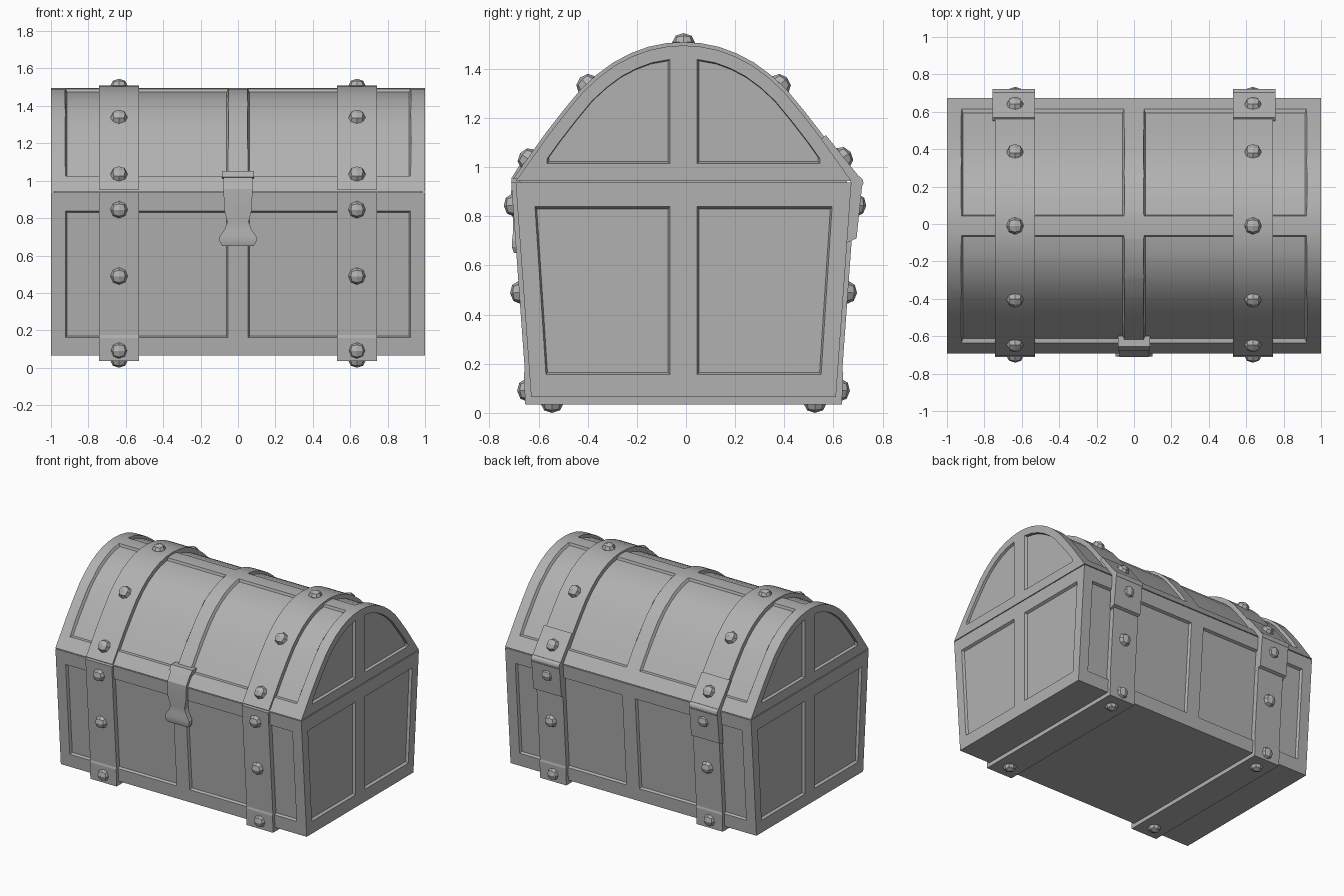
import bpy, bmesh, math
from mathutils import Vector, Matrix

if "Cube" in bpy.data.objects:
    bpy.data.objects.remove(bpy.data.objects["Cube"])

SHIFT = -0.01          # whole profile sits slightly forward
STRAP_X, STRAP_W = 0.636, 0.107
DEEP, LIFT, BEV = .018, .006, .011   # panel recess depth, cutter overlap, sloped rim

# half profile of the lid: (distance from centre, height)
LID = [(0, 1.495), (.07, 1.49), (.14, 1.476), (.21, 1.45), (.28, 1.413), (.345, 1.365),
       (.41, 1.305), (.48, 1.22), (.55, 1.13), (.683, .943)]

grey = bpy.data.materials.new("grey")
grey.diffuse_color = (.44, .44, .44, 1)
grey.use_nodes = True
grey.node_tree.nodes["Principled BSDF"].inputs["Base Color"].default_value = grey.diffuse_color
smooth_obs = []


def offset(pts, t0, t1=None):
    """Push an open half profile outward by t0, blending to t1."""
    t1 = t0 if t1 is None else t1
    out = []
    for i, p in enumerate(pts):
        a, b = Vector(pts[max(i - 1, 0)]), Vector(pts[min(i + 1, len(pts) - 1)])
        d = (b - a).normalized()
        n = Vector((0, 1)) if p[0] == 0 else Vector((-d.y, d.x))
        t = t0 + (t1 - t0) * i / (len(pts) - 1)
        out.append((p[0] + n.x * t, p[1] + n.y * t))
    return out


def height(pts, d):
    for (a, za), (b, zb) in zip(pts, pts[1:]):
        if a <= d <= b:
            return za + (zb - za) * (d - a) / (b - a)
    return pts[-1][1] if d > pts[-1][0] else pts[0][1]


def span(pts, d0, d1):
    """Part of a half profile between two distances."""
    ds = [d0] + [p[0] for p in pts if d0 + .015 < p[0] < d1 - .015] + [d1]
    return [(d, height(pts, d)) for d in ds]


def both(half):
    return [(-d, z) for d, z in reversed(half)] + [p for p in half if p[0] > .001]


def side(z):
    return .62 + .063 * (z - .065) / .87


def prism(bm, pts, x0, x1, s=1, narrow=0, shrink=1):
    """Extrude a y-z outline along x; s flips front and back. The first `narrow`
    points get a shorter x range; shrink scales the outline at x0."""
    e = math.copysign(BEV, x1 - x0)
    c = sum((Vector(p) for p in pts), Vector((0, 0))) / len(pts)
    a, b = [], []
    for i, (y, z) in enumerate(pts):
        d = e if i < narrow else 0
        a.append(bm.verts.new((x0 + d, s * (c.x + (y - c.x) * shrink), c.y + (z - c.y) * shrink)))
        b.append(bm.verts.new((x1 - d, s * y, z)))
    bm.faces.new(a)
    bm.faces.new(b[::-1])
    for i in range(len(a)):
        j = (i + 1) % len(a)
        bm.faces.new((a[i], b[i], b[j], a[j]))


def finish(name, bm, smooth=False):
    bmesh.ops.recalc_face_normals(bm, faces=bm.faces[:])
    me = bpy.data.meshes.new(name)
    bm.to_mesh(me)
    bm.free()
    me.materials.append(grey)
    ob = bpy.data.objects.new(name, me)
    ob.location.y = SHIFT
    bpy.context.collection.objects.link(ob)
    if smooth:
        smooth_obs.append(ob)
    return ob


def carve(ob, cutter):
    m = ob.modifiers.new("panels", 'BOOLEAN')
    m.operation, m.solver, m.object = 'DIFFERENCE', 'EXACT', cutter
    dg = bpy.context.evaluated_depsgraph_get()
    me = bpy.data.meshes.new_from_object(ob.evaluated_get(dg))
    ob.modifiers.clear()
    ob.data = me
    bpy.data.objects.remove(cutter)


# body with recessed panels
bm = bmesh.new()
prism(bm, [(-.62, .065), (.62, .065), (.683, .937), (-.683, .937)], -1, 1)
body = finish("chest_body", bm)
bm = bmesh.new()
for s in (-1, 1):
    for k in (-1, 1):
        z0, z1 = .158 + BEV, .842 - BEV
        prism(bm, [(side(z0) - DEEP, z0), (side(z1) - DEEP, z1),
                   (side(.842) + LIFT, .842), (side(.158) + LIFT, .158)],
              k * .05, k * .925, s, narrow=2)
        prism(bm, [(.053, .153), (.562, .153), (.607, .842), (.053, .842)],
              k * (1 - DEEP), k * (1 + LIFT), s, shrink=.965)
carve(body, finish("body_cutter", bm))

# dark core closing the seam
bm = bmesh.new()
prism(bm, [(-.672, .92), (.672, .92), (.655, .965), (-.655, .965)], -.985, .985)
finish("seam_core", bm)

# domed lid with recessed panels
bm = bmesh.new()
prism(bm, both(LID), -1, 1)
lid = finish("lid", bm, True)
bm = bmesh.new()
inner = offset(LID, -.051)
for s in (-1, 1):
    for k in (-1, 1):
        floor = offset(span(LID, .05 + BEV, .628 - BEV), -DEEP)
        prism(bm, floor + offset(span(LID, .05, .628), LIFT)[::-1],
              k * .05, k * .925, s, narrow=len(floor))
        prism(bm, span(inner, .053, .557) + [(.557, 1.013), (.053, 1.013)],
              k * (1 - DEEP), k * (1 + LIFT), s, shrink=.96)
carve(lid, finish("lid_cutter", bm))

# straps around body and lid
LID_STRAP = offset(LID, .014)
for k, tag in ((-1, "left"), (1, "right")):
    x0, x1 = k * STRAP_X - STRAP_W, k * STRAP_X + STRAP_W
    half = [(side(.937) + .018, .937), (side(.175) + .018, .175),
            (side(.16) + .023, .16), (.644, .035)]
    bm = bmesh.new()
    prism(bm, half + [(-y, z) for y, z in reversed(half)], x0, x1)
    finish("body_strap_" + tag, bm)
    bm = bmesh.new()
    prism(bm, both(LID_STRAP), x0, x1)
    finish("lid_strap_" + tag, bm, True)

    # hinge on the back
    bm = bmesh.new()
    h0, h1 = k * .642 - .114, k * .642 + .114
    leaf = span(LID, .56, .683)
    prism(bm, offset(leaf, .024, .036)[::-1] + leaf, h0, h1)
    prism(bm, [(.67, .93), (.726, .92), (.704, .71), (.66, .69)], h0, h1)
    bmesh.ops.create_cone(bm, cap_ends=True, segments=12, radius1=.027, radius2=.027,
                          depth=h1 - h0, matrix=Matrix.Translation((k * .642, .705, .937))
                          @ Matrix.Rotation(math.pi / 2, 4, 'Y'))
    finish("hinge_" + tag, bm)

    # rivets: (y, z, normal y, normal z)
    spots = [(0, 1.508, 0, 1)]
    for s in (-1, 1):
        back = s > 0
        for z in (.845, .49, .092):
            extra = .012 if back and z > .8 else 0
            spots.append((s * (side(z) + .018 + extra), z, s, -.07))
        spots.append((s * .395, height(LID_STRAP, .395), s * .7, .72))
        d = .635 if not back else .65
        spots.append((s * d, height(LID_STRAP, .635) + (.005 if back else 0), s * .81, .585))
        spots.append((s * .535, .037, 0, -1))
    bm = bmesh.new()
    for y, z, ny, nz in spots:
        rot = Vector((0, ny, nz)).to_track_quat('Z', 'Y').to_matrix().to_4x4()
        place = (Matrix.Translation((k * STRAP_X, y, z)) @ rot
                 @ Matrix.Diagonal((.046, .046, .037, 1)))
        ball = bmesh.new()           # low-poly ball from a subdivided cube
        bmesh.ops.create_cube(ball, size=2)
        bmesh.ops.subdivide_edges(ball, edges=ball.edges[:], cuts=1, use_grid_fill=True)
        for v in ball.verts:
            v.co = place @ v.co.normalized()
        tmp = bpy.data.meshes.new("tmp")
        ball.to_mesh(tmp)
        ball.free()
        bm.from_mesh(tmp)
        bpy.data.meshes.remove(tmp)
    finish("rivets_" + tag, bm)

# front latch: stations (outer distance, height, half width)
bm = bmesh.new()
rings = []
for d, z, w in ((.64, 1.045, .077), (.672, 1.0, .077), (.70, .955, .077), (.702, .85, .075),
                (.693, .78, .057), (.693, .74, .072), (.698, .70, .098), (.698, .675, .098),
                (.69, .65, .083)):
    rings.append([bm.verts.new((x, -y, z)) for x, y in
                  ((-w, d), (w, d), (w, d - .035), (-w, d - .035))])
for a, b in zip(rings, rings[1:]):
    for i in range(4):
        j = (i + 1) % 4
        bm.faces.new((a[i], a[j], b[j], b[i]))
bm.faces.new(rings[0])
bm.faces.new(rings[-1])
finish("latch_plate", bm, True)
bm = bmesh.new()
prism(bm, [(.59, 1.05), (.645, 1.052), (.668, 1.02), (.62, 1.01)], -.086, .086, -1)
finish("latch_bar", bm)

# smooth the curved parts, keep edges crisp
bpy.ops.object.select_all(action='DESELECT')
for ob in smooth_obs:
    ob.select_set(True)
bpy.context.view_layer.objects.active = smooth_obs[0]
bpy.ops.object.shade_smooth_by_angle(angle=math.radians(30))
